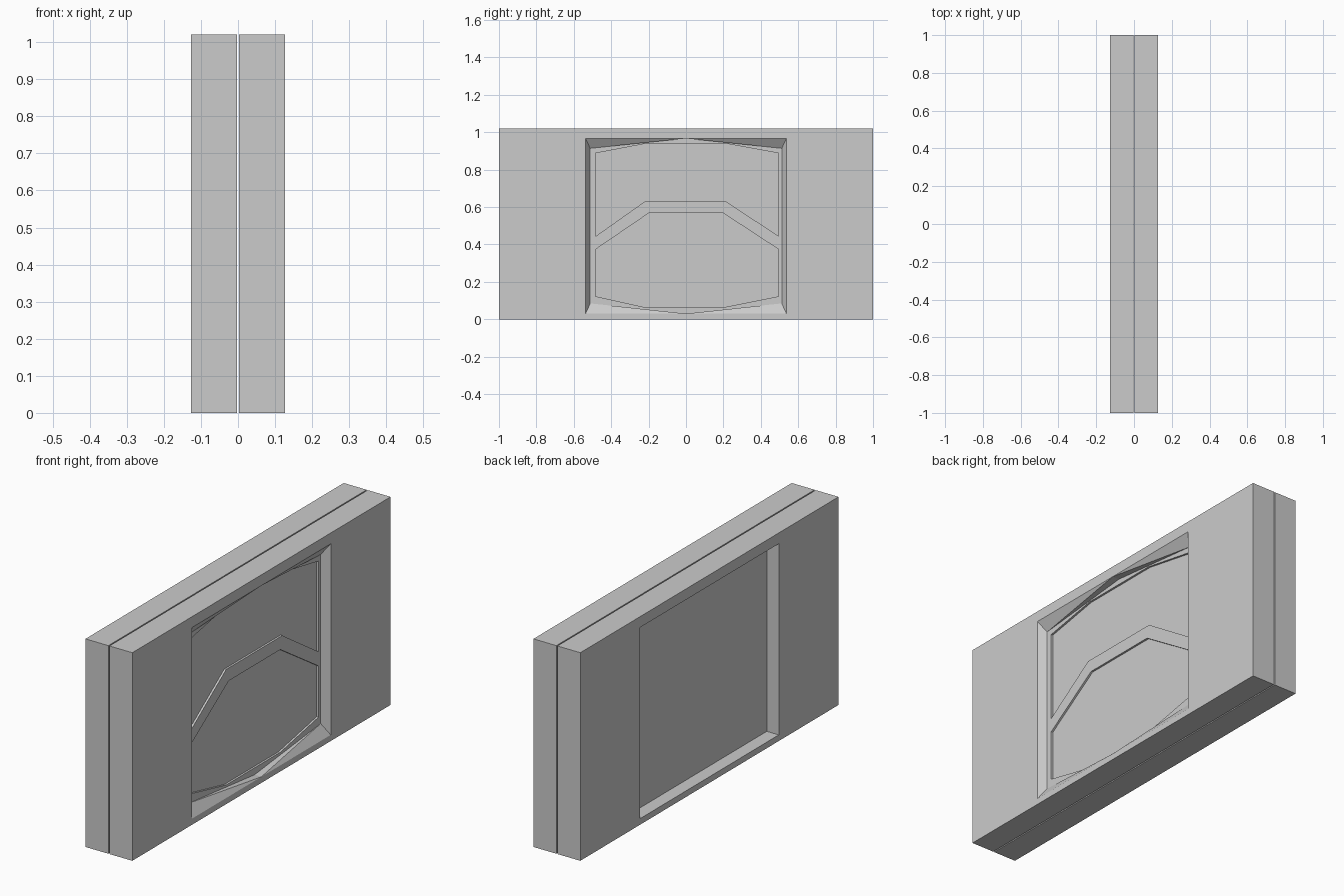
import bpy, bmesh

if "Cube" in bpy.data.objects:
    bpy.data.objects.remove(bpy.data.objects["Cube"])


def loft(name, stages):
    """Solid through stages of (x, [(y, z), ...]), capped at both ends."""
    bm = bmesh.new()
    rings = [[bm.verts.new((x, y, z)) for y, z in prof] for x, prof in stages]
    n = len(rings[0])
    for a, b in zip(rings, rings[1:]):
        for i in range(n):
            j = (i + 1) % n
            bm.faces.new((a[i], a[j], b[j], b[i]))
    bm.faces.new(rings[0][::-1])
    bm.faces.new(rings[-1])
    bmesh.ops.triangulate(bm, faces=[f for f in bm.faces if len(f.verts) == 4])
    bmesh.ops.recalc_face_normals(bm, faces=bm.faces)
    bmesh.ops.dissolve_limit(bm, angle_limit=0.001, verts=bm.verts, edges=bm.edges)
    me = bpy.data.meshes.new(name)
    bm.to_mesh(me)
    bm.free()
    ob = bpy.data.objects.new(name, me)
    bpy.context.collection.objects.link(ob)
    return ob


def cut(target, cutter):
    """Subtract cutter from target and discard the cutter."""
    mod = target.modifiers.new("cut", 'BOOLEAN')
    mod.operation = 'DIFFERENCE'
    mod.solver = 'EXACT'
    mod.object = cutter
    bpy.context.view_layer.objects.active = target
    bpy.ops.object.modifier_apply(modifier=mod.name)
    bpy.data.objects.remove(cutter)


def rect(y, z0, z1):
    # rectangle with middle points on top and bottom
    return [(-y, z0), (0, z0), (y, z0), (y, z1), (0, z1), (-y, z1)]


W, H, GAP = 0.127, 1.02, 0.003
Z0, Z1 = 0.03, 0.967
opening = rect(0.537, Z0, Z1)
inner = [(-0.512, 0.085), (0, Z0), (0.512, 0.085),
         (0.512, 0.914), (0, Z1), (-0.512, 0.914)]

# Wall halves with a thin slot between them
wall = rect(1.0, 0.0, H)
front_wall = loft("front_wall", [(GAP, wall), (W, wall)])
back_wall = loft("back_wall", [(-W, wall), (-GAP, wall)])

# Bevelled opening on one side, straight opening on the other
cut(front_wall, loft("front_cutter", [(-0.05, inner), (0.09, inner),
                                      (W, opening), (0.2, opening)]))
cut(back_wall, loft("back_cutter", [(-0.2, opening), (0.05, opening)]))

# Door leaves
front_door = loft("front_door", [(GAP, inner), (0.09, inner)])
back_door = loft("back_door", [(-0.062, opening), (-GAP, opening)])

# Two sunken door panels
L, R = -0.483, 0.495
upper = [(L, 0.444), (-0.22, 0.63), (0.215, 0.63), (R, 0.444),
         (R, 0.888), (0.21, 0.94), (-0.21, 0.94), (L, 0.888)]
lower = [(L, 0.123), (-0.22, 0.064), (0.2, 0.064), (R, 0.123),
         (R, 0.374), (0.2, 0.567), (-0.2, 0.567), (L, 0.374)]
for prof in (upper, lower):
    cut(front_door, loft("panel_cutter", [(0.08, prof), (0.12, prof)]))
